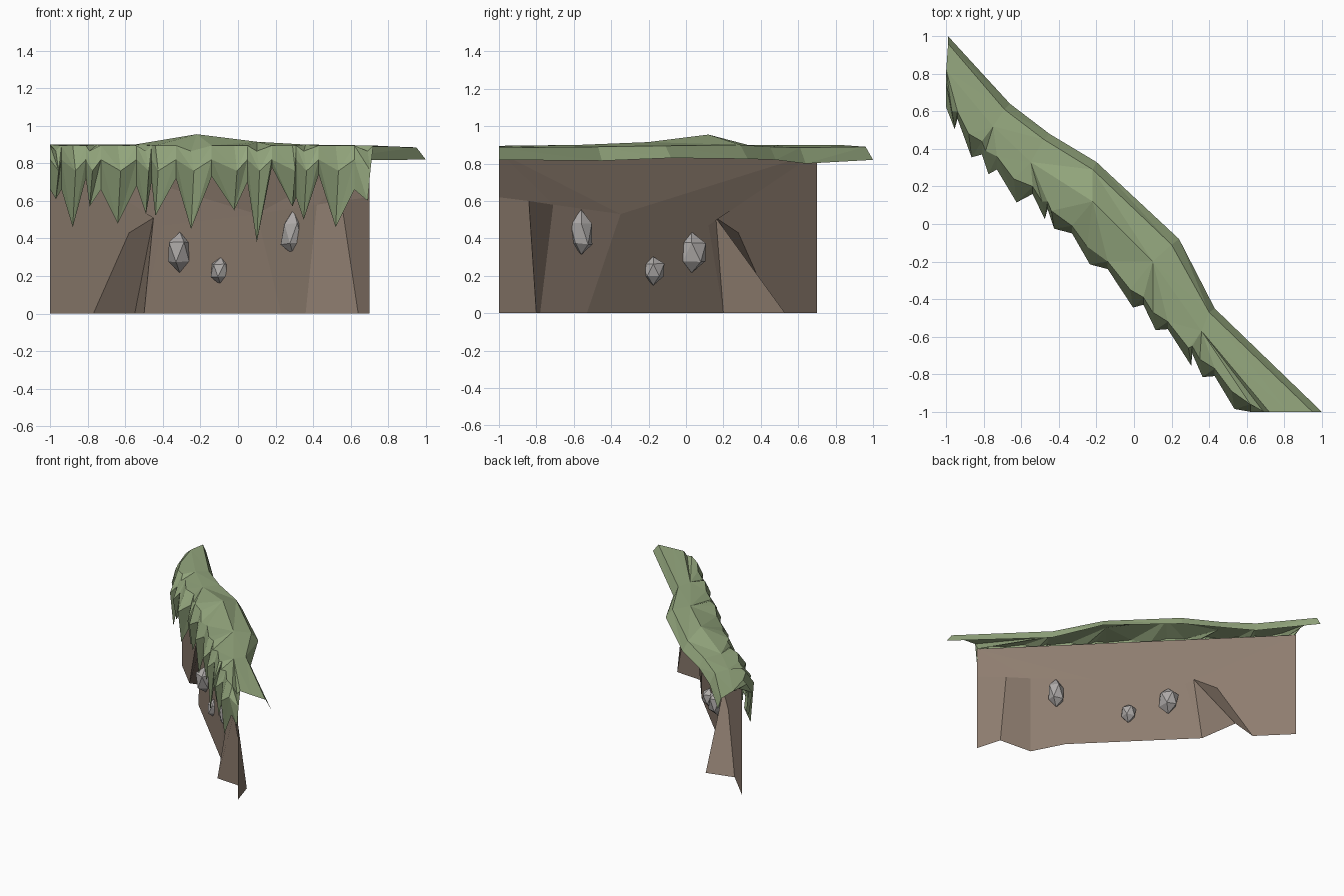
import bpy, random
from mathutils import Vector

if "Cube" in bpy.data.objects:
    bpy.data.objects.remove(bpy.data.objects["Cube"])

random.seed(4)


def material(name, rgb):
    m = bpy.data.materials.new(name)
    m.diffuse_color = (*rgb, 1)
    m.use_nodes = True
    m.node_tree.nodes["Principled BSDF"].inputs["Base Color"].default_value = m.diffuse_color
    return m


def add_mesh(name, verts, faces, mat):
    me = bpy.data.meshes.new(name)
    me.from_pydata(verts, [], faces)
    me.materials.append(mat)
    ob = bpy.data.objects.new(name, me)
    bpy.context.collection.objects.link(ob)
    return ob


def zip_rows(a, b, verts):
    """Triangulate between two index rows, advancing along the diagonal."""
    along = lambda i: verts[i][0] - verts[i][1]
    i = j = 0
    out = []
    while i < len(a) - 1 or j < len(b) - 1:
        if j == len(b) - 1 or (i < len(a) - 1 and along(a[i + 1]) <= along(b[j + 1])):
            out.append((a[i], b[j], a[i + 1]))
            i += 1
        else:
            out.append((a[i], b[j], b[j + 1]))
            j += 1
    return out


dirt = material("dirt", (0.27, 0.205, 0.16))
grass = material("grass", (0.30, 0.39, 0.21))
stone = material("stone", (0.42, 0.40, 0.39))

# Cliff wall: bent foot line, bent middle line, straight top edge
foot = [(-1, .7), (-.77, .47), (-.55, .53), (-.5, .2), (.23, -.53), (.36, -.78), (.64, -.8), (.7, -1)]
mid = [(-.58, .28, .43), (-.45, .16, .51), (-.4, .12, .47), (.1, -.35, .53),
       (.42, -.71, .58), (.55, -.84, .6), (.7, -1, .62)]
wall = [(x, y, 0) for x, y in foot] + mid + [(-1, .7, .86), (.7, -1, .86)]
wall_faces = [(0, 1, 8, 9, 15), (1, 2, 9, 8), (2, 3, 9), (3, 10, 9), (3, 4, 11, 10), (4, 5, 12, 11),
              (5, 6, 13, 12), (6, 7, 14, 13), (15, 9, 10), (15, 10, 11), (15, 11, 16),
              (16, 11, 12), (16, 12, 13, 14)]
add_mesh("cliff_wall", wall, wall_faces, dirt)

# Grass cap: back lip, rim and crown rows
lip = [(-.99, 1, .82), (-.66, .64, .80), (-.45, .48, .82), (-.2, .33, .825), (.24, -.08, .83),
       (.43, -.45, .815), (1, -1, .82)]
rim = [(-.99, .96, .89), (-.69, .61, .885), (-.48, .45, .89), (-.22, .29, .90), (.2, -.11, .895),
       (.4, -.47, .89), (.95, -1, .885)]
crown = [(-1, .82, .9), (-.75, .52, .9), (-.55, .33, .9), (-.22, .12, .955), (.1, -.2, .915),
         (.36, -.57, .9), (.82, -1, .89)]

# Hanging fringe: alternating notch and tip (x, z) along the front
fringe = [(-1, .66), (-.97, .61), (-.94, .66), (-.88, .46), (-.81, .72), (-.79, .57), (-.73, .66),
          (-.64, .48), (-.54, .68), (-.49, .53), (-.46, .7), (-.44, .52), (-.33, .72), (-.25, .45),
          (-.14, .73), (-.02, .55), (.05, .7), (.1, .38), (.18, .78), (.29, .57), (.31, .62),
          (.35, .5), (.43, .74), (.52, .46), (.62, .66), (.69, .6), (.7, .8)]


def on_front(x, total, z):
    return (max(x, -1), max(total - x, -1), z)


edge, bulge, hem = [], [], []
for k, (x, z) in enumerate(fringe):
    tip = k % 2
    # the fringe stands out further near the left and right ends
    out = .06 if x < -.55 and x > -.9 else .0
    edge.append(on_front(x, -.34 - .03 * tip - out / 2 if k else -.25, .895 - .03 * (k % 4 == 1)))
    bulge.append(on_front(x + .015 * tip, (-.45 if tip else -.38) - out, .76 if tip else .82))
    hem.append(on_front(x, (-.40 if tip else -.35) - out, z))
edge[-1] = (.72, -1, .895)

cap, rows = [], []
for r in (lip, rim, crown, edge, bulge, hem):
    rows.append(range(len(cap), len(cap) + len(r)))
    cap += r
faces = []
for a, b in zip(rows[:3], rows[1:4]):
    faces += zip_rows(a, b, cap)
for a, b in zip(rows[3:5], rows[4:6]):
    for k in range(len(a) - 1):
        d = k % 2
        quad = (a[k], b[k], b[k + 1], a[k + 1])
        faces += [(quad[d], quad[d + 1], quad[d + 2]), (quad[d], quad[d + 2], quad[(d + 3) % 4])]
add_mesh("grass_cap", cap, faces, grass)

# Rocks embedded through the wall
for name, loc, size in (("large_rock", (-.31, .03, .325), (.075, .095, .115)),
                        ("tall_rock", (.295, -.56, .425), (.07, .065, .12)),
                        ("small_rock", (-.09, -.175, .23), (.06, .065, .075))):
    bpy.ops.mesh.primitive_ico_sphere_add(subdivisions=1, radius=1, location=loc)
    ob = bpy.context.object
    ob.name = name
    for v in ob.data.vertices:
        j = random.uniform(.9, 1.1)
        v.co = Vector(c * s * j for c, s in zip(v.co, size))
    ob.data.materials.append(stone)
